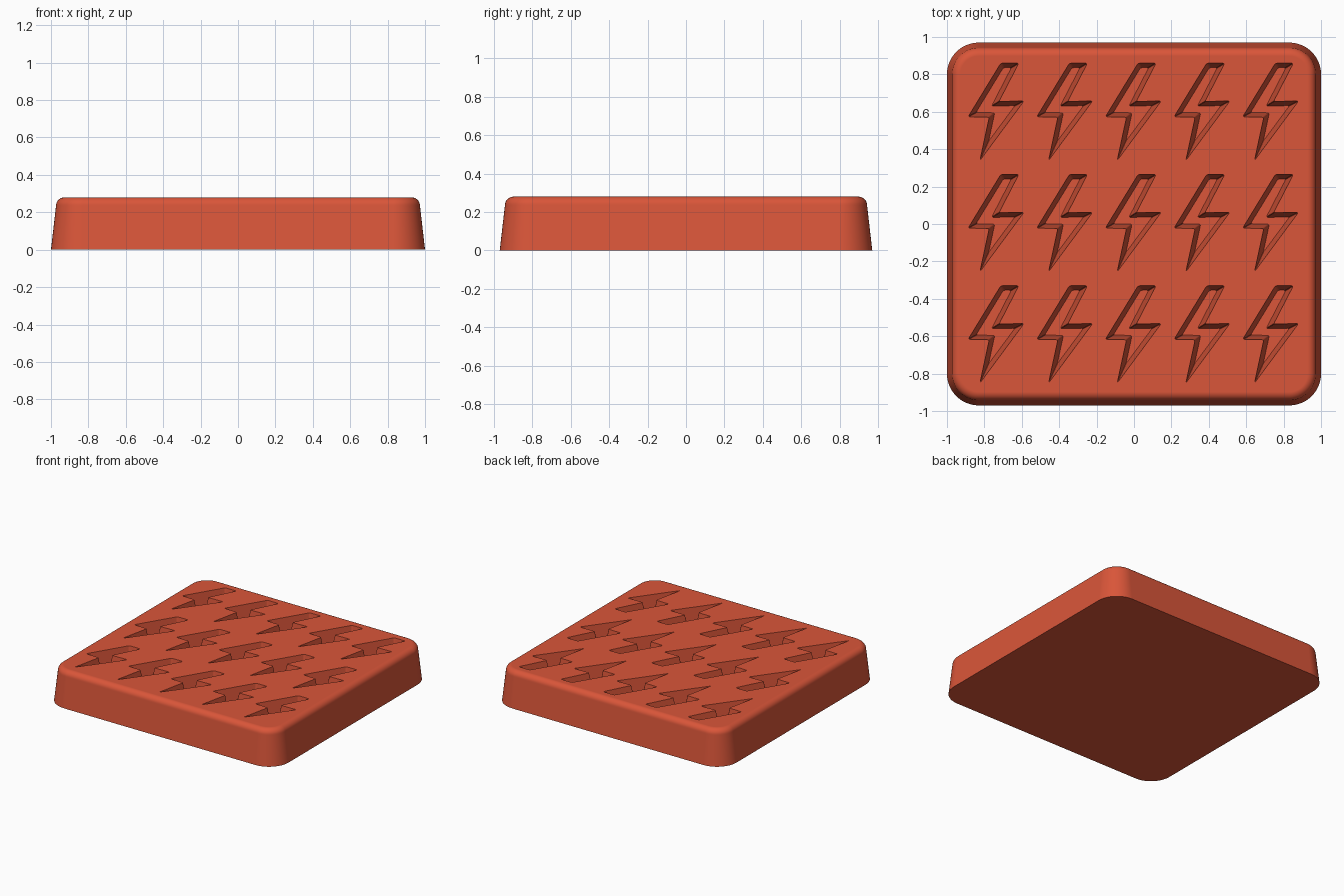
import bpy, bmesh, math
from mathutils import Vector

cube = bpy.data.objects.get("Cube")
if cube:
    bpy.data.objects.remove(cube, do_unlink=True)

HEIGHT, DRAFT = 0.28, 0.115          # block height, wall taper per unit of height
FILLET, DEPTH = 0.045, 0.2           # rounded rim radius, pocket depth

mat = bpy.data.materials.new("Warm red")
mat.use_nodes = True
colour = (0.70, 0.092, 0.041, 1)
mat.diffuse_color = colour
bsdf = mat.node_tree.nodes["Principled BSDF"]
bsdf.inputs["Base Color"].default_value = colour
bsdf.inputs["Roughness"].default_value = 0.6


def make_object(name, bm):
    bmesh.ops.recalc_face_normals(bm, faces=bm.faces)
    mesh = bpy.data.meshes.new(name)
    bm.to_mesh(mesh)
    bm.free()
    mesh.materials.append(mat)
    obj = bpy.data.objects.new(name, mesh)
    bpy.context.collection.objects.link(obj)
    return obj


def loft(bm, rings):
    """Skin closed rings of points and cap both ends; return the side edges."""
    loops = [[bm.verts.new(p) for p in ring] for ring in rings]
    n = len(loops[0])
    for a, b in zip(loops, loops[1:]):
        for i in range(n):
            j = (i + 1) % n
            bm.faces.new((a[i], a[j], b[j], b[i]))
    bm.faces.new(loops[0])
    bm.faces.new(loops[-1])
    return [bm.edges.get((a[i], b[i])) for a, b in zip(loops, loops[1:]) for i in range(n)]


def rounded_rectangle(inset, z, radius=0.17, steps=12):
    points = []
    for corner, (sx, sy) in enumerate([(1, 1), (-1, 1), (-1, -1), (1, -1)]):
        for k in range(steps + 1):
            a = math.pi / 2 * (corner + k / steps)
            r = radius - inset
            points.append((sx * (1 - radius) + r * math.cos(a),
                           sy * (0.97 - radius) + r * math.sin(a), z))
    return points


def offset_outline(points, distance):
    """Move a counter-clockwise outline inwards with mitred corners."""
    result = []
    for i, p in enumerate(points):
        before = (p - points[i - 1]).normalized()
        after = (points[(i + 1) % len(points)] - p).normalized()
        n1, n2 = Vector((-before.y, before.x)), Vector((-after.y, after.x))
        result.append(p + (n1 + n2) * distance / (1 + n1.dot(n2)))
    return result


# Tapered block with a rounded top rim
bm = bmesh.new()
shoulder = HEIGHT - FILLET
rings = [rounded_rectangle(0, 0)]
for k in range(9):
    a = math.pi / 2 * k / 8
    rings.append(rounded_rectangle(DRAFT * shoulder + FILLET * (1 - math.cos(a)),
                                   shoulder + FILLET * math.sin(a)))
loft(bm, rings)
block = make_object("mould_block", bm)

# Bolt-shaped pockets, narrowing towards their floors
bolt = [Vector(p) for p in [(0.022, 0.265), (-0.153, -0.022), (-0.04, -0.024),
                            (-0.09, -0.256), (0.146, 0.063), (0.012, 0.06),
                            (0.118, 0.265)]]
bm = bmesh.new()
side_edges = []
for row in (-1, 0, 1):
    for column in (-2, -1, 0, 1, 2):
        centre = Vector((column * 0.367, row * 0.595))
        rings = []
        for z in (HEIGHT - DEPTH, HEIGHT + 0.02):
            outline = offset_outline(bolt, 0.12 * (HEIGHT - z))
            rings.append([(*(p + centre), z) for p in outline])
        side_edges += loft(bm, rings)
bmesh.ops.bevel(bm, geom=side_edges, offset=0.01, offset_type='OFFSET',
                segments=3, profile=0.5, affect='EDGES')
cutter = make_object("pocket_cutter", bm)
cutter.hide_render = True

cut = block.modifiers.new("Pockets", 'BOOLEAN')
cut.operation = 'DIFFERENCE'
cut.solver = 'EXACT'
cut.object = cutter

bpy.ops.object.select_all(action='DESELECT')
block.select_set(True)
bpy.context.view_layer.objects.active = block
bpy.ops.object.modifier_apply(modifier=cut.name)
bpy.data.objects.remove(cutter, do_unlink=True)

# Smooth rim and corners, crisp pocket edges
bpy.ops.object.shade_smooth_by_angle(angle=math.radians(35))
weighted = block.modifiers.new("Clean shading", 'WEIGHTED_NORMAL')
weighted.keep_sharp = True
